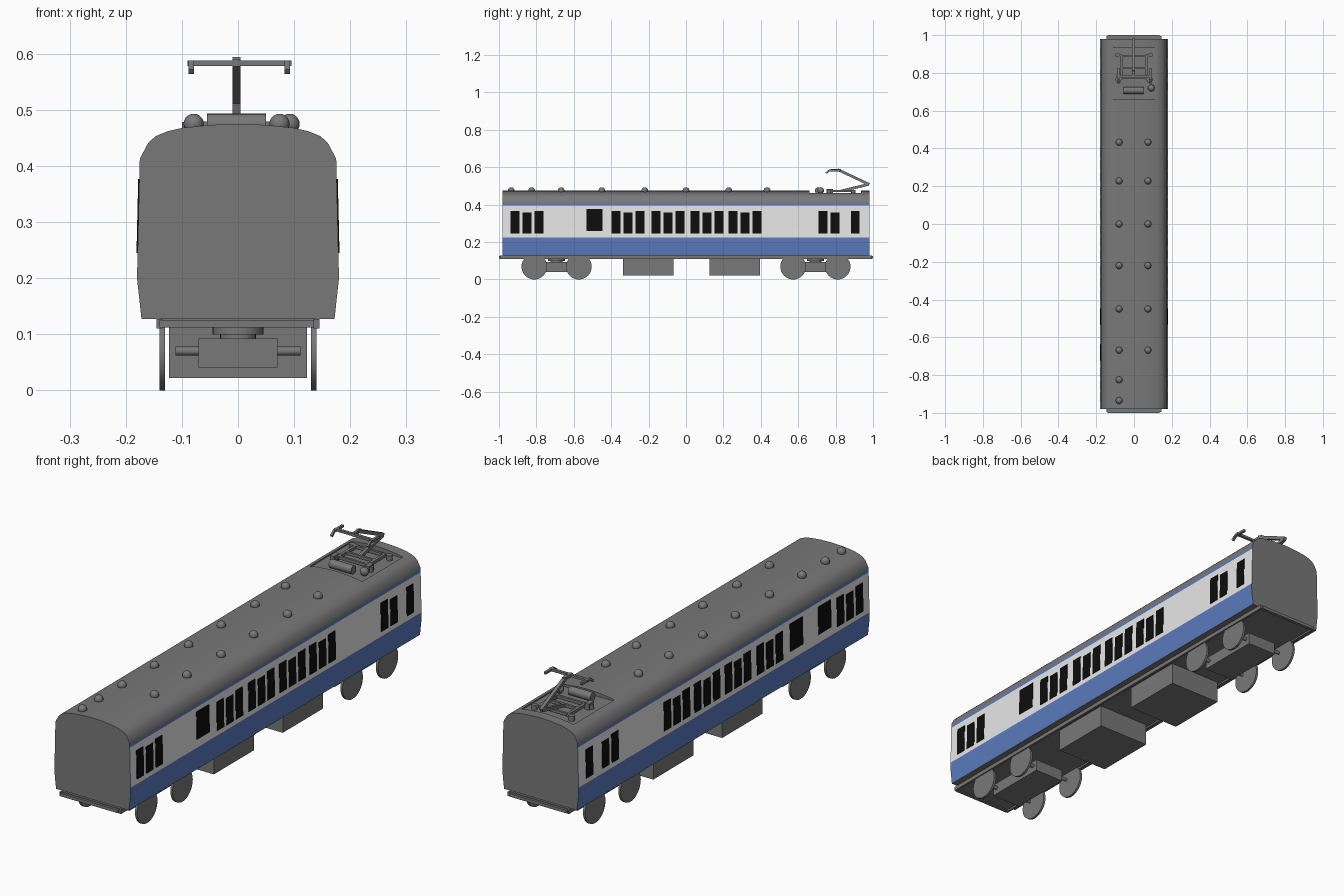
import bpy, bmesh, math
from mathutils import Vector, Matrix

if "Cube" in bpy.data.objects:
    bpy.data.objects.remove(bpy.data.objects["Cube"])


def mat(name, r, g, b):
    m = bpy.data.materials.new(name)
    m.diffuse_color = (r, g, b, 1)
    m.use_nodes = True
    m.node_tree.nodes["Principled BSDF"].inputs["Base Color"].default_value = m.diffuse_color
    return m


GREY = mat("grey", 0.19, 0.19, 0.19)
WHITE = mat("off_white", 0.8, 0.8, 0.8)
BLUE = mat("blue", 0.105, 0.2, 0.52)
BLACK = mat("window_black", 0.004, 0.004, 0.004)


def finish(name, bm, mats=(GREY,), smooth=False):
    bmesh.ops.recalc_face_normals(bm, faces=bm.faces[:])
    me = bpy.data.meshes.new(name)
    bm.to_mesh(me)
    bm.free()
    for m in mats:
        me.materials.append(m)
    ob = bpy.data.objects.new(name, me)
    bpy.context.collection.objects.link(ob)
    if smooth:
        bpy.ops.object.select_all(action='DESELECT')
        bpy.context.view_layer.objects.active = ob
        ob.select_set(True)
        bpy.ops.object.shade_smooth_by_angle(angle=math.radians(35))
    return ob


def box(name, x0, x1, y0, y1, z0, z1):
    bm = bmesh.new()
    bmesh.ops.create_cube(bm, size=1)
    for v in bm.verts:
        v.co = (x1 if v.co.x > 0 else x0, y1 if v.co.y > 0 else y0, z1 if v.co.z > 0 else z0)
    return finish(name, bm)


def rod(name, a, b, r, n=16):
    # round (or square, n=4) bar from a to b
    a, b = Vector(a), Vector(b)
    d = b - a
    spin = Matrix.Rotation(math.pi / 4, 4, 'Z') if n == 4 else Matrix()
    m = Matrix.Translation((a + b) / 2) @ d.to_track_quat('Z', 'Y').to_matrix().to_4x4() @ spin
    bm = bmesh.new()
    bmesh.ops.create_cone(bm, cap_ends=True, segments=n, radius1=r, radius2=r, depth=d.length, matrix=m)
    return finish(name, bm, smooth=n > 4)


def dome(name, x, y, z=0.475, r=0.018):
    bm = bmesh.new()
    bmesh.ops.create_uvsphere(bm, u_segments=16, v_segments=10, radius=r, matrix=Matrix.Translation((x, y, z)))
    return finish(name, bm, smooth=True)


# Body shell: extruded cross-section, painted by height
half = [(0.172, 0.127), (0.18, 0.2), (0.1794, 0.225), (0.1754, 0.395), (0.1752, 0.406), (0.175, 0.413),
        (0.16, 0.441), (0.147, 0.453), (0.125, 0.462), (0.098, 0.468), (0.05, 0.473), (0, 0.475)]
section = half + [(-x, z) for x, z in half[-2::-1]]
bm = bmesh.new()
cap = bm.faces.new([bm.verts.new((x, -0.98, z)) for x, z in section])
ext = bmesh.ops.extrude_face_region(bm, geom=[cap], use_keep_orig=True)
for v in ext['geom']:
    if isinstance(v, bmesh.types.BMVert):
        v.co.y = 0.98
bm.normal_update()
for f in bm.faces:
    c = f.calc_center_median()
    if abs(c.x) > 0.1 and len(f.verts) == 4 and c.z < 0.406:
        f.material_index = 1 if 0.225 < c.z < 0.395 else 2
body = finish("car_body", bm, (GREY, WHITE, BLUE))

# Roof well for the current collector
well = box("roof_well_cutter", -0.123, 0.123, 0.66, 0.935, 0.457, 0.6)
well.hide_render = True
mod = body.modifiers.new("roof_well", 'BOOLEAN')
mod.object, mod.operation, mod.solver = well, 'DIFFERENCE', 'EXACT'
bpy.ops.object.select_all(action='DESELECT')
bpy.context.view_layer.objects.active = body
body.select_set(True)
bpy.ops.object.modifier_apply(modifier=mod.name)
bpy.data.objects.remove(well)
bpy.ops.object.shade_smooth_by_angle(angle=math.radians(30))

# Windows: thin plates following the slanted walls
small = [-0.914, -0.85, -0.786, -0.374, -0.31, -0.246, -0.16, -0.096, -0.032,
         0.048, 0.112, 0.176, 0.251, 0.315, 0.379, 0.732, 0.796, 0.905]
bm = bmesh.new()


def window(side, y, w, z0, z1):
    geom = bmesh.ops.create_cube(bm, size=1)
    for v in geom['verts']:
        z = z1 if v.co.z > 0 else z0
        wall = 0.18 - 0.0235 * (z - 0.2)
        v.co = (side * (wall + (0.002 if v.co.x > 0 else -0.002)), y + v.co.y * w, z)


for side in (-1, 1):
    for i, y in enumerate(small):
        dz = 0.009 if i % 3 == 1 else 0
        window(side, y, 0.047, 0.245, 0.367 - dz)
    window(side, -0.49, 0.086, 0.26, 0.377)
window(-1, -0.68, 0.086, 0.26, 0.377)
finish("windows", bm, (BLACK,))

# Underframe with raised rim
box("underframe", -0.14, 0.14, -0.99, 0.99, 0.117, 0.128)
for s in (-1, 1):
    box("underframe_side_rail", s * 0.14 - 0.005, s * 0.14 + 0.005, -0.995, 0.995, 0.11, 0.127)
    box("underframe_end_beam", -0.14, 0.135, s * 0.993 - 0.007, s * 0.993 + 0.007, 0.112, 0.125)

# Equipment boxes under the floor
for y0 in (-0.338, 0.126):
    box("equipment_box", -0.123, 0.123, y0, y0 + 0.27, 0.022, 0.12)

# Bogies: frame, pivot, axles and wheels
for s in (-1, 1):
    yc = s * 0.692
    box("bogie_frame", -0.07, 0.07, yc - 0.14, yc + 0.14, 0.041, 0.092)
    rod("bogie_pivot", (0, yc, 0.09), (0, yc, 0.102), 0.032, 24)
    rod("bogie_pivot_plate", (0, yc, 0.1), (0, yc, 0.12), 0.045, 24)
    for y in (yc - 0.119, yc + 0.119):
        rod("axle", (-0.111, y, 0.07), (0.111, y, 0.07), 0.008)
        for x in (-0.135, 0.135):
            rod("wheel", (x - 0.005, y, 0.0685), (x + 0.005, y, 0.0685), 0.0685, 32)

# Roof vents
for y in (0.433, 0.228, 0, -0.22, -0.45, -0.668, -0.825, -0.935):
    dome("roof_vent", -0.079, y)
    if y > -0.8:
        dome("roof_vent", 0.074, y)

# Current collector base: frame bars, posts, cylinder
for x in (-0.068, 0.068):
    box("collector_base_bar", x - 0.006, x + 0.006, 0.765, 0.895, 0.467, 0.479)
    box("collector_side_block", x * 1.2 - 0.01, x * 1.2 + 0.01, 0.75, 0.785, 0.457, 0.483)
for y in (0.775, 0.825, 0.89):
    box("collector_base_crossbar", -0.074, 0.074, y - 0.005, y + 0.005, 0.467, 0.479)
for x in (-0.088, 0.088):
    for y in (0.765, 0.895):
        rod("insulator", (x, y, 0.456), (x, y, 0.478), 0.012)
        box("insulator_arm", min(x, x * 0.75), max(x, x * 0.75), y - 0.005, y + 0.005, 0.468, 0.478)
rod("air_cylinder", (-0.055, 0.707, 0.475), (0.05, 0.707, 0.475), 0.018, 20)
dome("roof_well_dome", 0.092, 0.72)

# Current collector arms and head
rod("lower_arm", (-0.003, 0.83, 0.473), (-0.003, 0.975, 0.508), 0.01, 4)
rod("upper_arm", (-0.003, 0.98, 0.508), (-0.003, 0.81, 0.588), 0.01, 4)
rod("head_link", (-0.003, 0.83, 0.584), (-0.003, 0.775, 0.584), 0.009, 4)
box("head_crossbar", -0.09, 0.095, 0.776, 0.788, 0.578, 0.588)
for x in (-0.083, 0.088):
    rod("head_side", (x, 0.825, 0.583), (x, 0.765, 0.583), 0.007, 4)
    rod("head_horn", (x, 0.768, 0.584), (x, 0.748, 0.568), 0.007, 4)
